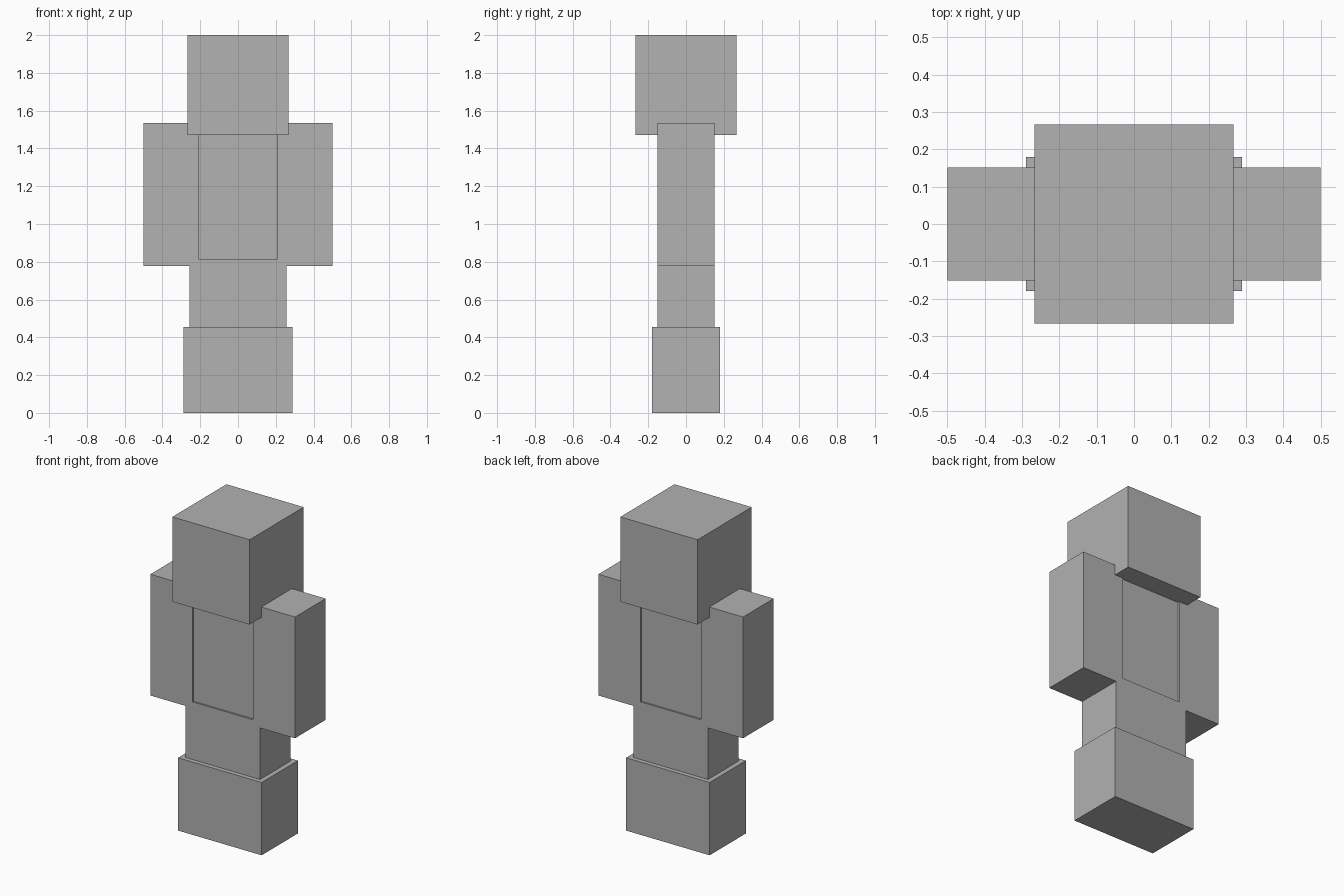
import bpy
import bmesh
from mathutils import Matrix, Vector

if "Cube" in bpy.data.objects:
    bpy.data.objects.remove(bpy.data.objects["Cube"])

grey = bpy.data.materials.new("plain_grey")
grey.diffuse_color = (0.445, 0.445, 0.445, 1)
grey.use_nodes = True
grey.node_tree.nodes["Principled BSDF"].inputs["Base Color"].default_value = grey.diffuse_color


def box(name, x, y, z):
    """Flat-faced box spanning the given (min, max) ranges."""
    lo, hi = Vector((x[0], y[0], z[0])), Vector((x[1], y[1], z[1]))
    bm = bmesh.new()
    size = Matrix.Diagonal((hi - lo).to_4d())
    bmesh.ops.create_cube(bm, size=1, matrix=Matrix.Translation((lo + hi) / 2) @ size)
    mesh = bpy.data.meshes.new(name)
    bm.to_mesh(mesh)
    bm.free()
    mesh.materials.append(grey)
    obj = bpy.data.objects.new(name, mesh)
    bpy.context.collection.objects.link(obj)
    return obj


def centred(half):
    return (-half, half)


# Head
box("head", centred(0.267), centred(0.267), (1.47, 2.0))

# Torso, set slightly back between the arms
box("torso", centred(0.208), centred(0.14), (0.815, 1.47))

# Arms
box("left_arm", (-0.5, -0.208), centred(0.151), (0.777, 1.535))
box("right_arm", (0.208, 0.5), centred(0.151), (0.777, 1.535))

# Legs and boots
box("legs", centred(0.258), centred(0.151), (0.455, 0.815))
box("boots", centred(0.289), centred(0.179), (0.0, 0.455))
